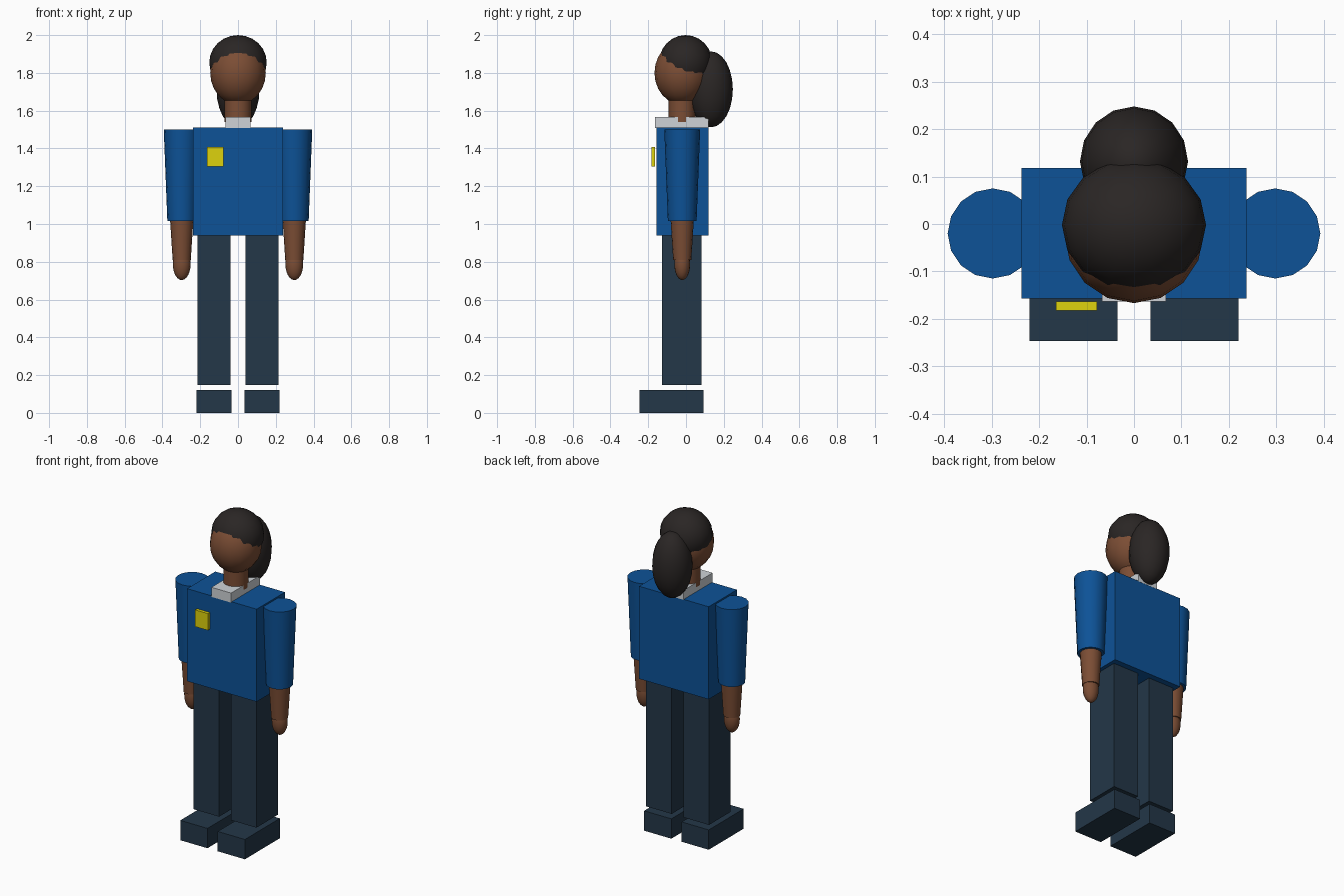
import bpy

if "Cube" in bpy.data.objects:
    bpy.data.objects.remove(bpy.data.objects["Cube"])

def material(name, rgb):
    m = bpy.data.materials.new(name)
    m.diffuse_color = (*rgb, 1)
    m.use_nodes = True
    m.node_tree.nodes["Principled BSDF"].inputs["Base Color"].default_value = m.diffuse_color
    return m

BLUE = material("shirt blue", (0.004, 0.085, 0.31))
NAVY = material("trouser navy", (0.017, 0.038, 0.065))
SKIN = material("skin", (0.20, 0.075, 0.035))
HAIR = material("hair black", (0.023, 0.019, 0.018))
WHITE = material("collar white", (0.62, 0.65, 0.68))
YELLOW = material("badge yellow", (0.73, 0.65, 0.004))

def finish(name, mat, smooth=True):
    ob = bpy.context.object
    ob.name = ob.data.name = name
    ob.data.materials.append(mat)
    bpy.ops.object.transform_apply(location=False, rotation=False, scale=True)
    if smooth:
        bpy.ops.object.shade_smooth_by_angle()
    return ob

def box(name, mat, xs, ys, zs):
    spans = (xs, ys, zs)
    bpy.ops.mesh.primitive_cube_add(size=1, location=[(a + b) / 2 for a, b in spans])
    bpy.context.object.scale = [abs(b - a) for a, b in spans]
    return finish(name, mat, False)

def ball(name, mat, centre, radii):
    bpy.ops.mesh.primitive_uv_sphere_add(segments=16, ring_count=12, radius=1, location=centre)
    bpy.context.object.scale = radii
    return finish(name, mat)

def taper(name, mat, x, y, zs, r_low, r_high):
    bpy.ops.mesh.primitive_cone_add(vertices=16, radius1=r_low, radius2=r_high,
                                    depth=zs[1] - zs[0], location=(x, y, sum(zs) / 2))
    return finish(name, mat)

# Torso, collar and badge
box("torso", BLUE, (-0.237, 0.237), (-0.157, 0.118), (0.94, 1.51))
box("collar", WHITE, (-0.067, 0.067), (-0.163, 0.119), (1.507, 1.566))
box("badge", YELLOW, (-0.165, -0.078), (-0.182, -0.163), (1.305, 1.408))

# Head, neck and hair
taper("neck", SKIN, 0, -0.021, (1.54, 1.70), 0.071, 0.071)
ball("head", SKIN, (0, -0.02, 1.80), (0.147, 0.147, 0.168))
ball("hair_cap", HAIR, (0, -0.002, 1.855), (0.152, 0.141, 0.145))
ball("ponytail", HAIR, (0, 0.132, 1.713), (0.114, 0.116, 0.201))

# Limbs on both sides
for side, s in (("right", -1), ("left", 1)):
    box(f"{side}_shoe", NAVY, (s * 0.035, s * 0.22), (-0.247, 0.093), (0, 0.122))
    box(f"{side}_leg", NAVY, (s * 0.04, s * 0.214), (-0.127, 0.082), (0.147, 0.942))
    x, y = s * 0.298, -0.02
    taper(f"{side}_sleeve", BLUE, x, y, (1.015, 1.50), 0.076, 0.095)
    taper(f"{side}_forearm", SKIN, x, y, (0.81, 1.03), 0.048, 0.062)
    ball(f"{side}_hand", SKIN, (x, y, 0.788), (0.047, 0.042, 0.085))
